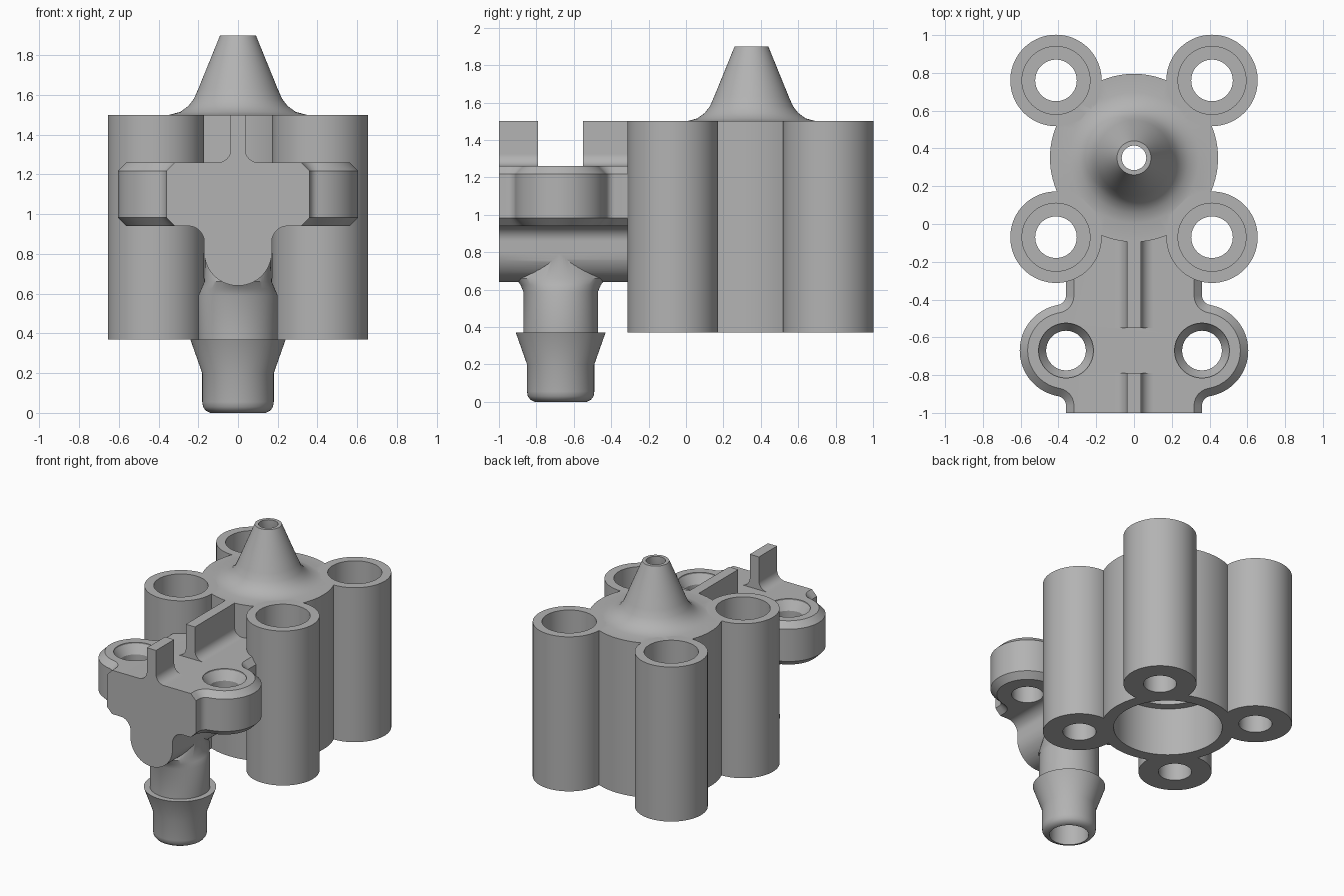
import bpy, bmesh
from math import sin, cos, tau, radians

cube = bpy.data.objects.get("Cube")
if cube:
    bpy.data.objects.remove(cube)

grey = bpy.data.materials.new("plain_grey")
grey.use_nodes = True
grey.diffuse_color = (0.45, 0.45, 0.45, 1)
grey.node_tree.nodes["Principled BSDF"].inputs["Base Color"].default_value = (0.45, 0.45, 0.45, 1)


def finish(name, bm):
    bmesh.ops.recalc_face_normals(bm, faces=bm.faces)
    mesh = bpy.data.meshes.new(name)
    bm.to_mesh(mesh)
    bm.free()
    mesh.materials.append(grey)
    obj = bpy.data.objects.new(name, mesh)
    bpy.context.collection.objects.link(obj)
    return obj


def lathe(name, x, y, profile, n=72):
    """Stack of rings (radius, z, optional y radius), capped at both ends."""
    bm = bmesh.new()
    rings = []
    for p in profile:
        rx, z, ry = p[0], p[1], p[-1] if len(p) == 3 else p[0]
        rings.append([bm.verts.new((x + rx * cos(tau * i / n), y + ry * sin(tau * i / n), z))
                      for i in range(n)])
    for a, b in zip(rings, rings[1:]):
        for i in range(n):
            j = (i + 1) % n
            bm.faces.new((a[i], a[j], b[j], b[i]))
    bm.faces.new(rings[0])
    bm.faces.new(rings[-1])
    return finish(name, bm)


def arc(cx, cy, r, a0, a1, n=12):
    angles = [radians(a0 + (a1 - a0) * i / n) for i in range(n + 1)]
    return [(cx + r * cos(a), cy + r * sin(a)) for a in angles]


def mirrored(half):
    return half + [(-x, y) for x, y in reversed(half) if x > 1e-4]


def prism(name, outline, lo, hi, along_y=False, chamfer=0):
    bm = bmesh.new()
    place = (lambda p, d: (p[0], d, p[1])) if along_y else (lambda p, d: (p[0], p[1], d))
    a = [bm.verts.new(place(p, lo)) for p in outline]
    b = [bm.verts.new(place(p, hi)) for p in outline]
    bm.faces.new(a)
    bm.faces.new(b)
    for i in range(len(a)):
        j = (i + 1) % len(a)
        bm.faces.new((a[i], a[j], b[j], b[i]))
    if chamfer:
        # chamfer the long rims, leaving the cut ends square
        bmesh.ops.recalc_face_normals(bm, faces=bm.faces)
        rim = [e for e in bm.edges
               if abs(e.verts[0].co.z - e.verts[1].co.z) < 1e-5
               and abs(e.verts[0].co.x - e.verts[1].co.x) < 0.5]
        bmesh.ops.bevel(bm, geom=rim, offset=chamfer, segments=1, affect='EDGES')
    return finish(name, bm)


def combine(base, others, operation):
    bpy.context.view_layer.objects.active = base
    for other in others:
        mod = base.modifiers.new("combine", 'BOOLEAN')
        mod.operation, mod.solver, mod.object = operation, 'EXACT', other
        bpy.ops.object.modifier_apply(modifier=mod.name)


def smooth(obj):
    bpy.ops.object.select_all(action='DESELECT')
    obj.select_set(True)
    bpy.context.view_layer.objects.active = obj
    bpy.ops.object.shade_smooth_by_angle(angle=radians(30))


BASE, TOP = 0.37, 1.5
BODY_Y, EAR_X, EAR_Y = 0.35, 0.36, -0.67
POSTS = [(sx * 0.413, y) for sx in (-1, 1) for y in (-0.07, 0.76)]

# Central drum with its flared nozzle
housing = lathe("housing", 0, BODY_Y, [
    (0.445, BASE), (0.445, TOP), (0.345, TOP), (0.29, 1.515), (0.25, 1.544),
    (0.222, 1.58), (0.2, 1.63), (0.09, 1.9)], 96)
posts = [lathe("post", x, y, [(0.242, BASE), (0.242, TOP)]) for x, y in POSTS]

# Stepped bores for the posts and the drum
post_bores = [lathe("post_bore", x, y, [(0.11, 0.2), (0.11, 0.55), (0.18, 0.55), (0.18, 1.7)])
              for x, y in POSTS]
drum_bore = lathe("drum_bore", 0, BODY_Y, [
    (0.36, 0.2), (0.36, 0.72), (0.3, 0.72), (0.3, 1.35), (0.14, 1.6),
    (0.065, 1.8), (0.065, 2)])
combine(housing, posts, 'UNION')
combine(housing, post_bores + [drum_bore], 'DIFFERENCE')

# Eared plate with chamfered rims
fillet = arc(0.41, -0.961, 0.05, 180, 99.8, 6)
ear = arc(EAR_X, EAR_Y, 0.245, -80.2, 80.2, 32)
side = [(EAR_X, -1)] + fillet + ear[1:-1]
side += [(x, 2 * EAR_Y - y) for x, y in reversed(fillet)] + [(EAR_X, -0.06)]
manifold = prism("manifold", mirrored(side), 0.94, 1.26, chamfer=0.042)

# Round channel under the plate, blended into it
channel = [(0.25, 1.1)] + arc(0.25, 0.86, 0.08, 90, 180) + arc(0, 0.81, 0.17, 0, -90, 20)
tube = prism("channel", mirrored(channel), -1, -0.06, along_y=True)

# Two lengths of upright rib with filleted feet
rib = [(0.037, TOP)] + arc(0.102, 1.325, 0.065, 180, 270) + [(0.102, 1.1)]
ribs = [prism("rib", mirrored(rib), lo, hi, along_y=True)
        for lo, hi in ((-1, -0.79), (-0.55, -0.07))]

# Hose barb hanging below, blended up into the channel
barb = lathe("hose_barb", 0, EAR_Y, [
    (0.14, 0), (0.163, 0.012), (0.176, 0.03), (0.18, 0.055), (0.18, 0.2), (0.24, BASE),
    (0.2, BASE), (0.2, 0.59), (0.185, 0.625, 0.215), (0.17, 0.66, 0.24), (0.168, 0.86, 0.02)])
combine(manifold, [tube] + ribs + [barb], 'UNION')

# Countersunk ear holes and the barb bore
ear_holes = [lathe("ear_hole", s * EAR_X, EAR_Y, [
    (0.105, 0.8), (0.105, 1.19), (0.145, 1.25), (0.145, 1.4)]) for s in (-1, 1)]
barb_bore = lathe("barb_bore", 0, EAR_Y, [(0.13, -0.1), (0.13, 0.75)])
combine(manifold, ear_holes + [barb_bore] + post_bores, 'DIFFERENCE')

for helper in posts + post_bores + [drum_bore, tube, barb, barb_bore] + ribs + ear_holes:
    bpy.data.objects.remove(helper)
for part in (housing, manifold):
    smooth(part)
